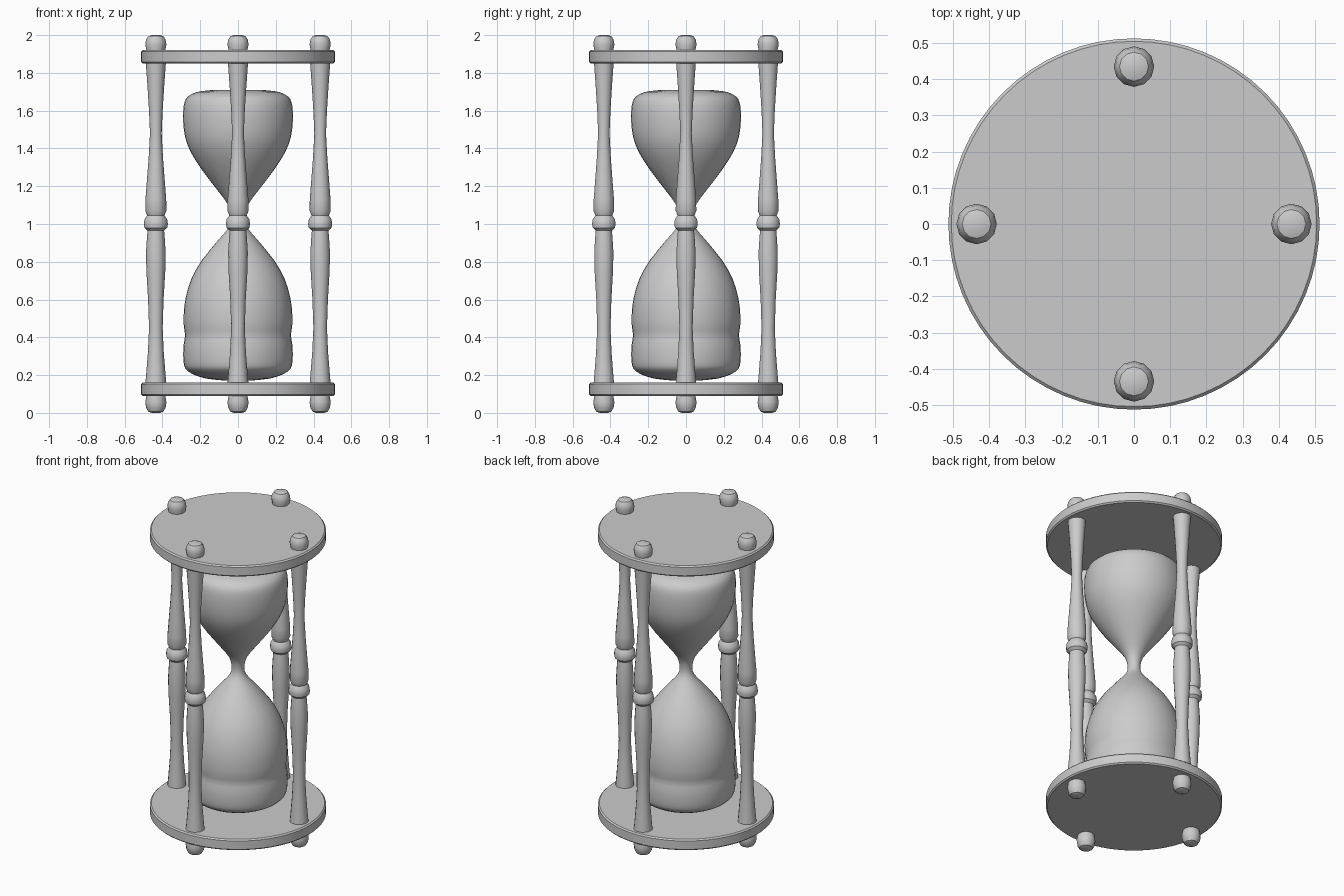
import bpy, bmesh, math
from mathutils import Vector

if "Cube" in bpy.data.objects:
    bpy.data.objects.remove(bpy.data.objects["Cube"])


def smooth_profile(pts, steps):
    """Catmull-Rom subdivision of an (r, z) profile."""
    p = [Vector(q) for q in [pts[0]] + pts + [pts[-1]]]
    out = []
    for a, b, c, d in zip(p, p[1:], p[2:], p[3:]):
        for i in range(steps):
            t = i / steps
            v = 0.5 * (2*b + (c-a)*t + (2*a-5*b+4*c-d)*t*t + (3*b-a-3*c+d)*t**3)
            out.append((max(v.x, 0), v.y))
    return out + [pts[-1]]


def lathe(name, profile, sides, loc=(0, 0), angle=35):
    """Spin a bottom-to-top (r, z) profile round z and cap both ends."""
    bm = bmesh.new()
    rings = []
    for r, z in profile:
        rings.append([bm.verts.new((r * math.cos(2*math.pi*i/sides),
                                    r * math.sin(2*math.pi*i/sides), z))
                      for i in range(sides)])
    for a, b in zip(rings, rings[1:]):
        for i in range(sides):
            j = (i + 1) % sides
            bm.faces.new((a[i], a[j], b[j], b[i]))
    bm.faces.new(rings[0][::-1])
    bm.faces.new(rings[-1])
    mesh = bpy.data.meshes.new(name)
    bm.to_mesh(mesh)
    bm.free()
    ob = bpy.data.objects.new(name, mesh)
    ob.location = (loc[0], loc[1], 0)
    bpy.context.collection.objects.link(ob)
    bpy.ops.object.select_all(action='DESELECT')
    ob.select_set(True)
    bpy.context.view_layer.objects.active = ob
    bpy.ops.object.shade_smooth_by_angle(angle=math.radians(angle))
    return ob


# Round end plates
for name, z0, z1 in (("bottom_plate", 0.09, 0.16), ("top_plate", 1.85, 1.92)):
    lathe(name, [(0.505, z0), (0.513, z0 + 0.008), (0.513, z1 - 0.008), (0.505, z1)], 64)

# Glass bulbs joined by a narrow neck
lower = [(0.08, 0.172), (0.17, 0.182), (0.24, 0.205), (0.272, 0.228), (0.285, 0.25),
         (0.29, 0.30), (0.288, 0.36), (0.28, 0.41), (0.287, 0.46), (0.287, 0.53),
         (0.277, 0.61), (0.247, 0.71), (0.19, 0.81), (0.10, 0.92)]
upper = [(0.05, 0.98), (0.037, 1.03), (0.052, 1.10), (0.11, 1.18), (0.19, 1.285),
         (0.25, 1.38), (0.28, 1.46), (0.29, 1.54), (0.29, 1.60), (0.283, 1.645),
         (0.265, 1.675), (0.22, 1.698), (0.15, 1.708), (0.08, 1.71)]
lathe("glass_bulbs", smooth_profile(lower + upper, 2), 40)

# Turned posts with a centre bead, and rounded feet and finials
post = [(0.055, 0.16), (0.05, 0.22), (0.042, 0.32), (0.036, 0.45), (0.041, 0.60),
        (0.050, 0.75), (0.052, 0.85), (0.047, 0.93), (0.044, 0.965), (0.060, 0.98),
        (0.064, 1.00), (0.060, 1.025), (0.046, 1.045), (0.056, 1.07), (0.055, 1.13),
        (0.048, 1.22), (0.038, 1.35), (0.031, 1.48), (0.036, 1.60), (0.045, 1.74),
        (0.053, 1.85)]
knob = [(0.050, 0.0), (0.056, 0.03), (0.052, 0.055), (0.040, 0.074), (0.022, 0.08)]
sides = {"right": (0.435, 0), "back": (0, 0.435), "left": (-0.435, 0), "front": (0, -0.435)}
for side, loc in sides.items():
    lathe(side + "_post", post, 14, loc, 30)
    lathe(side + "_finial", [(r, 1.92 + z) for r, z in knob], 12, loc, 30)
    lathe(side + "_foot", [(r, (0.08 - z) * 0.09 / 0.08) for r, z in knob[::-1]], 12, loc, 30)
